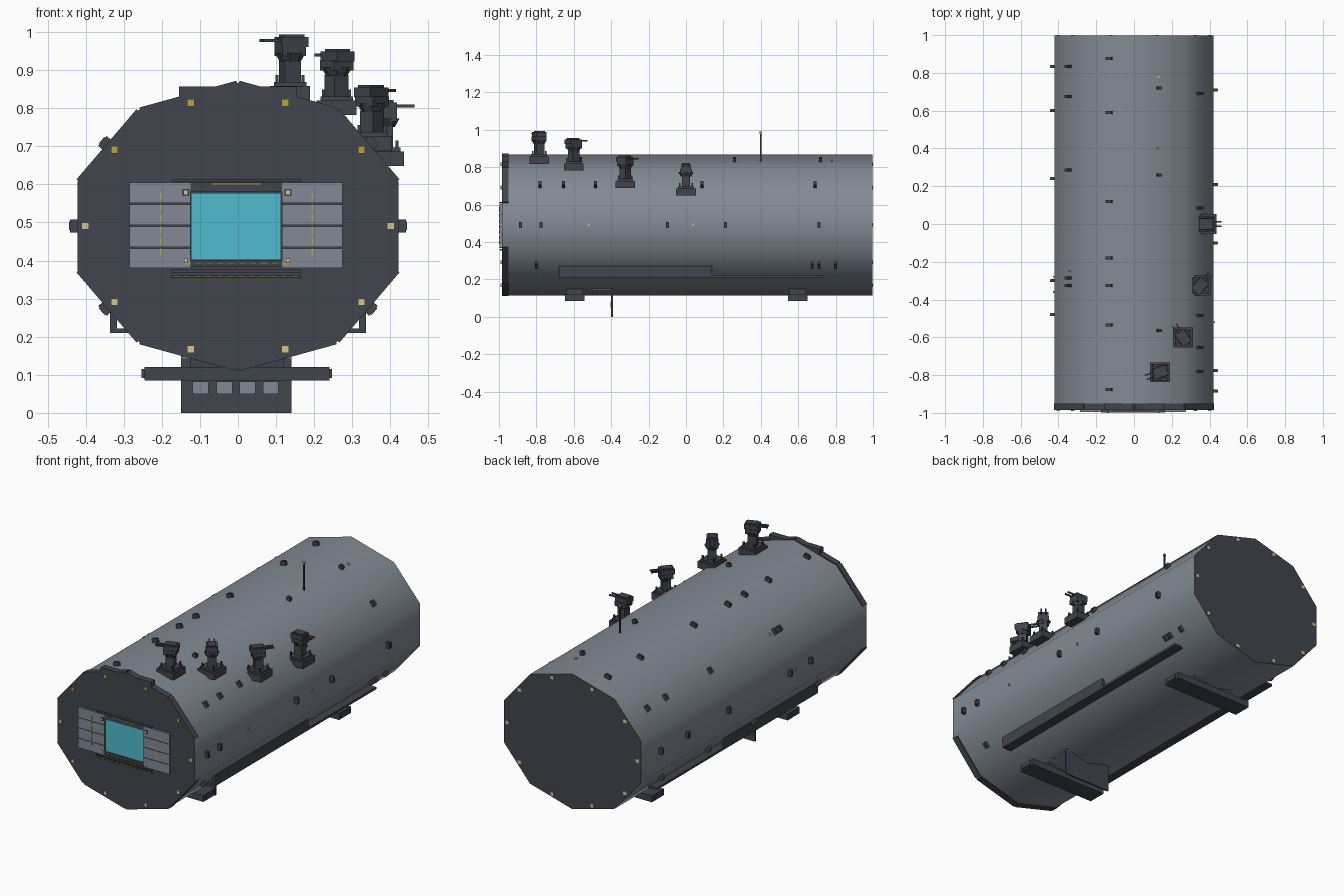
import bpy, bmesh, math
from mathutils import Matrix, Vector

if "Cube" in bpy.data.objects:
    bpy.data.objects.remove(bpy.data.objects["Cube"])

def mat(name, c):
    m = bpy.data.materials.new(name)
    m.diffuse_color = (*c, 1)
    m.use_nodes = True
    m.node_tree.nodes["Principled BSDF"].inputs["Base Color"].default_value = m.diffuse_color
    return m

HULL = mat("hull grey", (0.225, 0.255, 0.295))
DARK = mat("dark grey", (0.052, 0.059, 0.075))
PANEL = mat("panel grey", (0.225, 0.25, 0.30))
CYAN = mat("cyan field", (0.08, 0.50, 0.62))
GOLD = mat("gold", (0.50, 0.37, 0.045))
PALE = mat("pale lamp", (0.65, 0.56, 0.29))

RX, RZ, CZ = 0.443, 0.376, 0.491      # ten-sided hull section

def ring(deg, s=1.0):
    a = math.radians(deg)
    return Vector((RX * s * math.cos(a), 0, CZ + RZ * s * math.sin(a)))

def finish(name, bm, mats):
    me = bpy.data.meshes.new(name)
    bm.to_mesh(me)
    bm.free()
    for m in mats:
        me.materials.append(m)
    ob = bpy.data.objects.new(name, me)
    bpy.context.collection.objects.link(ob)
    return ob

def add_box(bm, c, size, rot=Matrix.Identity(4), mi=0):
    m = Matrix.Translation(c) @ rot @ Matrix.Diagonal((*size, 1))
    r = bmesh.ops.create_cube(bm, size=1, matrix=m)
    for f in {f for v in r["verts"] for f in v.link_faces}:
        f.material_index = mi

def boxes(name, items, material):
    """Each item is (x0, x1, y0, y1, z0, z1)."""
    bm = bmesh.new()
    for x0, x1, y0, y1, z0, z1 in items:
        add_box(bm, ((x0 + x1) / 2, (y0 + y1) / 2, (z0 + z1) / 2),
                (x1 - x0, y1 - y0, z1 - z0))
    return finish(name, bm, [material])

def face_frame(deg):
    """Centre, rotation and length of the hull side facing deg (local z is outward)."""
    a, b = ring(deg - 18), ring(deg + 18)
    t = (a - b).normalized()
    n = Vector((-t.z, 0, t.x))
    if n.dot((a + b) / 2 - Vector((0, 0, CZ))) < 0:
        n = -n
    y = n.cross(t)
    rot = Matrix((t, y, n)).transposed().to_4x4()
    return (a + b) / 2, rot, n, (a - b).length

# Hull: smooth skin with flat dark end faces
bm = bmesh.new()
Y0, Y1 = -0.985, 0.998
loops = []
for y in (Y0, Y1):
    loops.append([bm.verts.new(ring(90 + 36 * i) + Vector((0, y, 0))) for i in range(10)])
for i in range(10):
    j = (i + 1) % 10
    f = bm.faces.new((loops[0][i], loops[0][j], loops[1][j], loops[1][i]))
    f.smooth = True
for l in loops:
    f = bm.faces.new(l)
    f.material_index = 1
    for e in f.edges:
        e.smooth = False
bmesh.ops.recalc_face_normals(bm, faces=bm.faces)
finish("hull", bm, [HULL, DARK])

# Front collar: slabs along all but the two upright sides
bm = bmesh.new()
for k in range(10):
    if k in (0, 5):
        continue
    c, rot, n, ln = face_frame(36 * k)
    add_box(bm, c + Vector((0, -0.967, 0)) - n * 0.006, (ln * 0.98, 0.036, 0.024), rot)
for s in (-1, 1):
    add_box(bm, (s * 0.105, -0.967, 0.832), (0.10, 0.036, 0.05))
finish("front_collar", bm, [DARK])

# Lamps around both ends
bm = bmesh.new()
for k in range(10):
    p = ring(36 * k, 0.905)
    add_box(bm, (p.x, Y0 - 0.002, p.z), (0.019, 0.008, 0.019), mi=int(k not in (1, 2, 3, 4)))
    add_box(bm, (p.x, Y1, p.z), (0.019, 0.006, 0.019), mi=1)
finish("end_lamps", bm, [GOLD, PALE])

# Hangar door: leaves, glowing opening, seams and frame bars
leaves = []
for x0, x1 in ((-0.285, -0.125), (0.115, 0.275)):
    for z0, z1 in ((0.38, 0.432), (0.436, 0.489), (0.493, 0.547), (0.551, 0.605)):
        leaves.append((x0, x1, -0.996, -0.98, z0, z1))
boxes("door_leaves", leaves, PANEL)
boxes("door_seams", [(x0, x1, -0.992, -0.98, 0.38, 0.605)
                     for x0, x1 in ((-0.283, -0.125), (0.115, 0.273))], DARK)
boxes("hangar_opening", [(-0.123, 0.113, -0.99, -0.982, 0.402, 0.578)], CYAN)
boxes("door_frame_bars", [(-0.175, 0.165, -0.998, -0.98, 0.607, 0.613),
                          (-0.125, 0.115, -0.994, -0.98, 0.58, 0.605),
                          (-0.125, 0.115, -0.994, -0.98, 0.385, 0.40),
                          (-0.175, 0.165, -0.998, -0.98, 0.369, 0.376),
                          (-0.175, 0.165, -0.994, -0.98, 0.354, 0.362),
                          (-0.147, -0.128, -0.999, -0.98, 0.57, 0.588),
                          (0.122, 0.141, -0.999, -0.98, 0.57, 0.588)], DARK)

# Dashed guide marks on and below the door
marks = []
for x in (-0.203, 0.195):
    marks += [(x - 0.002, x + 0.002, -0.999, -0.994, 0.415 + 0.029 * i, 0.433 + 0.029 * i)
              for i in range(6)]
for x0, n, z in ((-0.14, 10, 0.391), (-0.172, 12, 0.358)):
    marks += [(x0 + 0.0285 * i, x0 + 0.0285 * i + 0.018, -0.999, -0.99, z - 0.002, z + 0.002)
              for i in range(n)]
marks.append((-0.07, 0.06, -0.997, -0.99, 0.60, 0.603))
boxes("guide_marks", marks, GOLD)
boxes("door_lamps", [(x - 0.005, x + 0.005, -1.0, -0.99, z - 0.005, z + 0.005)
                     for x in (-0.137, 0.131) for z in (0.579, 0.40)], PALE)

# Deck turrets: base, column, collar, head, cap and twin barrels
def turret(name, x, y, z, aim):
    bm = bmesh.new()
    rot = Matrix.Rotation(math.radians(aim), 4, 'Z')
    o = Vector((x, y, z))
    def part(c, s, turn=True):
        add_box(bm, o + (rot @ Vector(c) if turn else Vector(c)), s,
                rot if turn else Matrix.Identity(4))
    part((0, 0, 0.019), (0.105, 0.105, 0.038), False)
    part((0, 0, 0.043), (0.085, 0.085, 0.012), False)
    for sx in (-1, 1):
        for sy in (-1, 1):
            part((sx * 0.034, sy * 0.034, 0.055), (0.008, 0.008, 0.025), False)
    part((0, 0, 0.075), (0.045, 0.045, 0.06))
    m = Matrix.Translation(o + Vector((0, 0, 0.114)))
    bmesh.ops.create_cone(bm, cap_ends=True, segments=8, radius1=0.028, radius2=0.04,
                          depth=0.022, matrix=m)
    part((0, 0, 0.130), (0.066, 0.062, 0.026))
    part((-0.004, 0, 0.154), (0.074, 0.056, 0.026))
    part((-0.004, 0, 0.169), (0.056, 0.042, 0.008))
    for s in (-1, 1):
        part((0.05, s * 0.012, 0.158), (0.06, 0.007, 0.008))
    finish(name, bm, [DARK])

turret("turret_1", 0.137, -0.785, 0.82, 200)
turret("turret_2", 0.259, -0.60, 0.782, 125)
turret("turret_3", 0.352, -0.325, 0.688, 50)
turret("turret_4", 0.384, 0.0, 0.648, 0)

# Small fittings seated at the middle of the hull sides
FITTINGS = {
    72: (-0.565, 0.72, 0.26), 36: (-0.78, -0.655, -0.485, 0.085, 0.69),
    0: (-0.885, -0.775, -0.10, 0.21, 0.71),
    108: (-0.875, -0.535, -0.325, -0.18, 0.12, 0.59, 0.875),
    144: (-0.325, -0.285, 0.285, 0.675, 0.835),
    180: (-0.48, -0.30, 0.24, 0.60, 0.835),
    216: (-0.66, -0.10, 0.30, 0.71), 324: (0.675, 0.71, 0.80, -0.80),
}
bm = bmesh.new()
for deg, ys in FITTINGS.items():
    c, rot, n, ln = face_frame(deg)
    for i, y in enumerate(ys):
        w = 0.034 if deg not in (72,) else 0.024
        add_box(bm, c + Vector((0, y, 0)) + n * 0.005, (w, 0.016, 0.03), rot)
        add_box(bm, c + Vector((0, y, 0)) + n * 0.018, (w * 0.65, 0.012, 0.01), rot)
finish("hull_fittings", bm, [DARK])

# Tiny marker lamps on the hull
bm = bmesh.new()
for deg, y in ((72, 0.78), (0, -0.52), (0, 0.04), (144, -0.25), (180, -0.36), (180, -0.28)):
    c, rot, n, ln = face_frame(deg)
    add_box(bm, c + Vector((0, y, 0)), (0.014, 0.008, 0.014), rot)
finish("marker_lamps", bm, [PALE])

# Mast with gold tip
boxes("mast", [(0.122, 0.13, 0.396, 0.404, 0.82, 0.98)], DARK)
boxes("mast_tip", [(0.12, 0.132, 0.394, 0.406, 0.978, 0.99)], GOLD)

# Lower side rails, mirrored left and right
rails = []
for s in (-1, 1):
    for a, b, y0, y1, z0, z1 in ((0.318, 0.336, -0.68, 0.14, 0.222, 0.272),
                                 (0.27, 0.336, -0.68, 0.735, 0.21, 0.222)):
        rails.append((min(s * a, s * b), max(s * a, s * b), y0, y1, z0, z1))
boxes("side_rails", rails, DARK)

# Landing skids: stepped cross-bars under the hull
skids = []
for y in (-0.595, 0.597):
    skids += [(-0.245, 0.24, y - 0.052, y + 0.052, 0.085, 0.121),
              (-0.253, 0.247, y - 0.035, y + 0.035, 0.092, 0.115),
              (-0.125, 0.12, y - 0.045, y + 0.045, 0.12, 0.16)]
boxes("landing_skids", skids, DARK)

# Belly hatch hanging down, with light plates and its bay lining
boxes("belly_hatch", [(-0.15, 0.141, -0.40, -0.39, 0.0, 0.15)], DARK)
boxes("hatch_plates", [(x, x + 0.042, -0.404, -0.398, 0.05, 0.082)
                       for x in (-0.119, -0.057, 0.004, 0.065)], PANEL)
boxes("hatch_bay", [(-0.15, 0.141, -0.50, -0.39, 0.141, 0.148)], PANEL)
